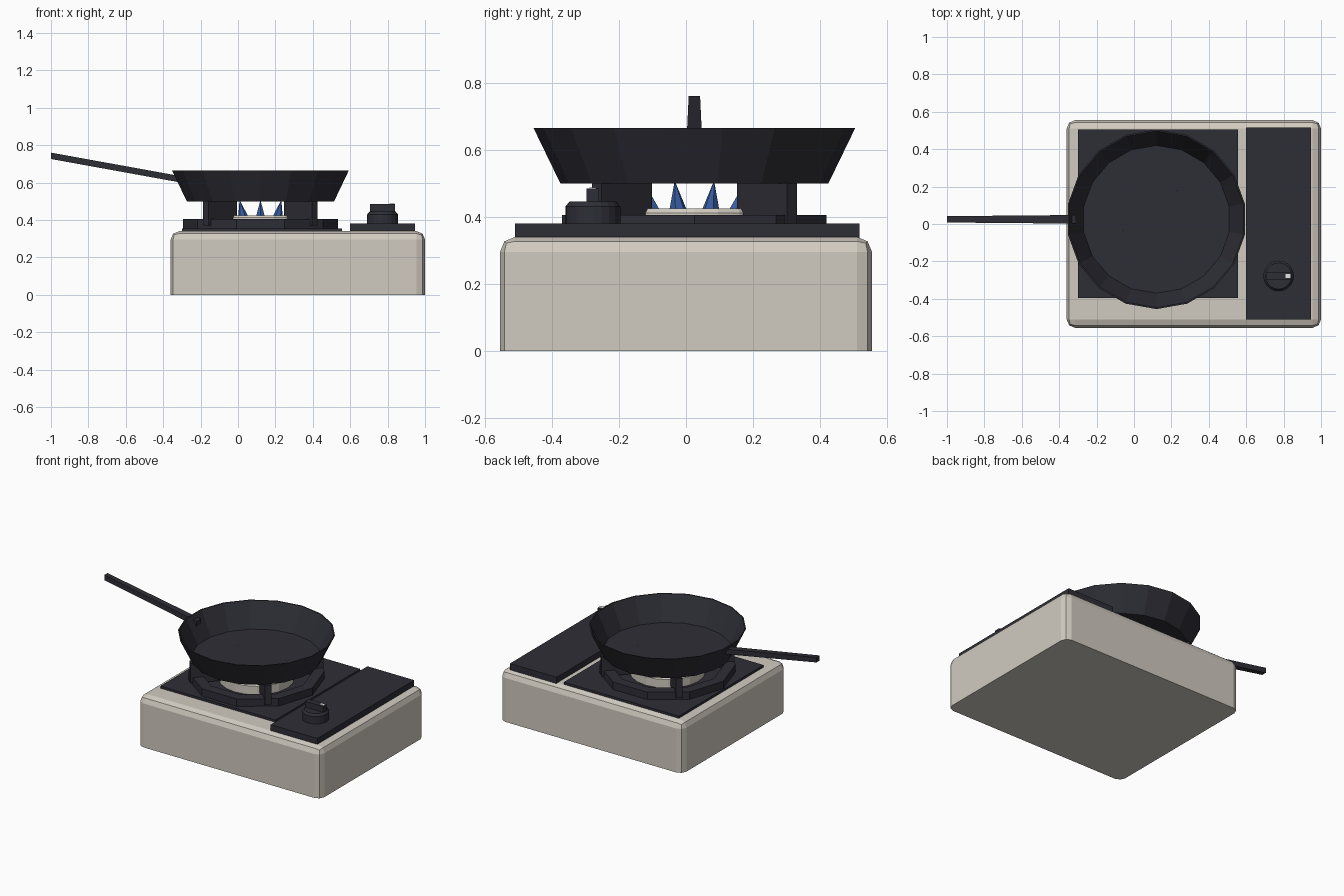
import bpy, bmesh
from math import cos, sin, pi, radians
from mathutils import Vector, Matrix

if "Cube" in bpy.data.objects:
    bpy.data.objects.remove(bpy.data.objects["Cube"], do_unlink=True)


def material(name, rgb):
    m = bpy.data.materials.new(name)
    m.use_nodes = True
    m.diffuse_color = (*rgb, 1)
    m.node_tree.nodes["Principled BSDF"].inputs["Base Color"].default_value = (*rgb, 1)
    return m


CREAM = material("cream_enamel", (0.64, 0.60, 0.53))
DARK = material("dark_iron", (0.027, 0.027, 0.037))
BLUE = material("flame_blue", (0.045, 0.13, 0.42))
WHITE = material("indicator_white", (0.8, 0.8, 0.8))

BURNER = Vector((0.12, 0.025, 0))


def finish(name, bm, mat):
    bmesh.ops.recalc_face_normals(bm, faces=bm.faces)
    mesh = bpy.data.meshes.new(name)
    bm.to_mesh(mesh)
    bm.free()
    mesh.materials.append(mat)
    obj = bpy.data.objects.new(name, mesh)
    bpy.context.collection.objects.link(obj)
    return obj


def box_bm(lo, hi):
    bm = bmesh.new()
    lo, hi = Vector(lo), Vector(hi)
    bmesh.ops.create_cube(bm, size=1)
    for v in bm.verts:
        v.co = (lo + hi) / 2 + v.co * (hi - lo)
    return bm


def box(name, lo, hi, mat):
    return finish(name, box_bm(lo, hi), mat)


def lathe(name, profile, sides, centre, mat, start=0.0, closed=False):
    """Revolve (radius, height) points; an open profile is capped at both ends."""
    bm = bmesh.new()
    rings = [[bm.verts.new((centre.x + r * cos(start + 2 * pi * i / sides),
                            centre.y + r * sin(start + 2 * pi * i / sides), z))
              for i in range(sides)] for r, z in profile]
    pairs = list(zip(rings, rings[1:])) + ([(rings[-1], rings[0])] if closed else [])
    for a, b in pairs:
        for i in range(sides):
            j = (i + 1) % sides
            bm.faces.new((a[i], a[j], b[j], b[i]))
    if not closed:
        bm.faces.new(rings[0])
        bm.faces.new(rings[-1])
    return finish(name, bm, mat)


# Stove body: rounded on every edge but the bottom ones
bm = box_bm((-0.36, -0.555, 0), (1.0, 0.555, 0.34))
edges = [e for e in bm.edges if max(v.co.z for v in e.verts) > 0.1]
bmesh.ops.bevel(bm, geom=edges, offset=0.045, segments=2, profile=0.5, affect='EDGES')
finish("stove_body", bm, CREAM)

# Top plates
box("burner_plate", (-0.30, -0.395, 0.335), (0.555, 0.505, 0.355), DARK)
box("control_panel", (0.60, -0.51, 0.335), (0.947, 0.517, 0.38), DARK)

# Burner head
lathe("burner_head", [(0.23, 0.35), (0.23, 0.412), (0.22, 0.425)], 20, BURNER, CREAM)

# Ten-sided support ring
lathe("support_ring", [(0.415, 0.35), (0.415, 0.405), (0.345, 0.405), (0.345, 0.35)],
      10, BURNER, DARK, closed=True)

# Four diagonal pan supports
for i in range(4):
    bm = box_bm((0.20, -0.021, 0.37), (0.412, 0.021, 0.501))
    turn = Matrix.Translation(BURNER) @ Matrix.Rotation(radians(45 + 90 * i), 4, 'Z')
    bmesh.ops.transform(bm, matrix=turn, verts=bm.verts)
    finish(f"pan_support_{i + 1}", bm, DARK)

# Ring of flames leaning outwards
for i in range(10):
    a = radians(18 + 36 * i)
    out = Vector((cos(a), sin(a), 0))
    bm = bmesh.new()
    base = [bm.verts.new(BURNER + out * 0.159 + Vector((0.025 * cos(a + 2 * pi * k / 6),
            0.025 * sin(a + 2 * pi * k / 6), 0.425))) for k in range(6)]
    tip = bm.verts.new(BURNER + out * 0.19 + Vector((0, 0, 0.508)))
    bm.faces.new(base)
    for k in range(6):
        bm.faces.new((base[k], base[(k + 1) % 6], tip))
    finish(f"flame_{i + 1}", bm, BLUE)

# Pan shell
lathe("frying_pan", [(0.40, 0.50), (0.48, 0.665), (0.472, 0.665), (0.395, 0.506)],
      18, BURNER, DARK, start=pi / 2)

# Tapered, rising pan handle
bm = box_bm((-1.0, -0.5, -0.017), (-0.31, 0.5, 0.017))
for v in bm.verts:
    far = v.co.x < -0.6
    v.co.y = BURNER.y + v.co.y * (0.034 if far else 0.046)
    v.co.z += 0.743 if far else 0.618
finish("pan_handle", bm, DARK)

# Control knob with grip and pointer
KNOB = Vector((0.773, -0.278, 0))
lathe("knob_base", [(0.082, 0.375), (0.082, 0.43), (0.07, 0.445)], 20, KNOB, DARK)
box("knob_grip", KNOB + Vector((-0.067, -0.019, 0.44)), KNOB + Vector((0.067, 0.019, 0.485)), DARK)
box("knob_pointer", KNOB + Vector((0.037, -0.01, 0.483)), KNOB + Vector((0.065, 0.01, 0.488)), WHITE)
